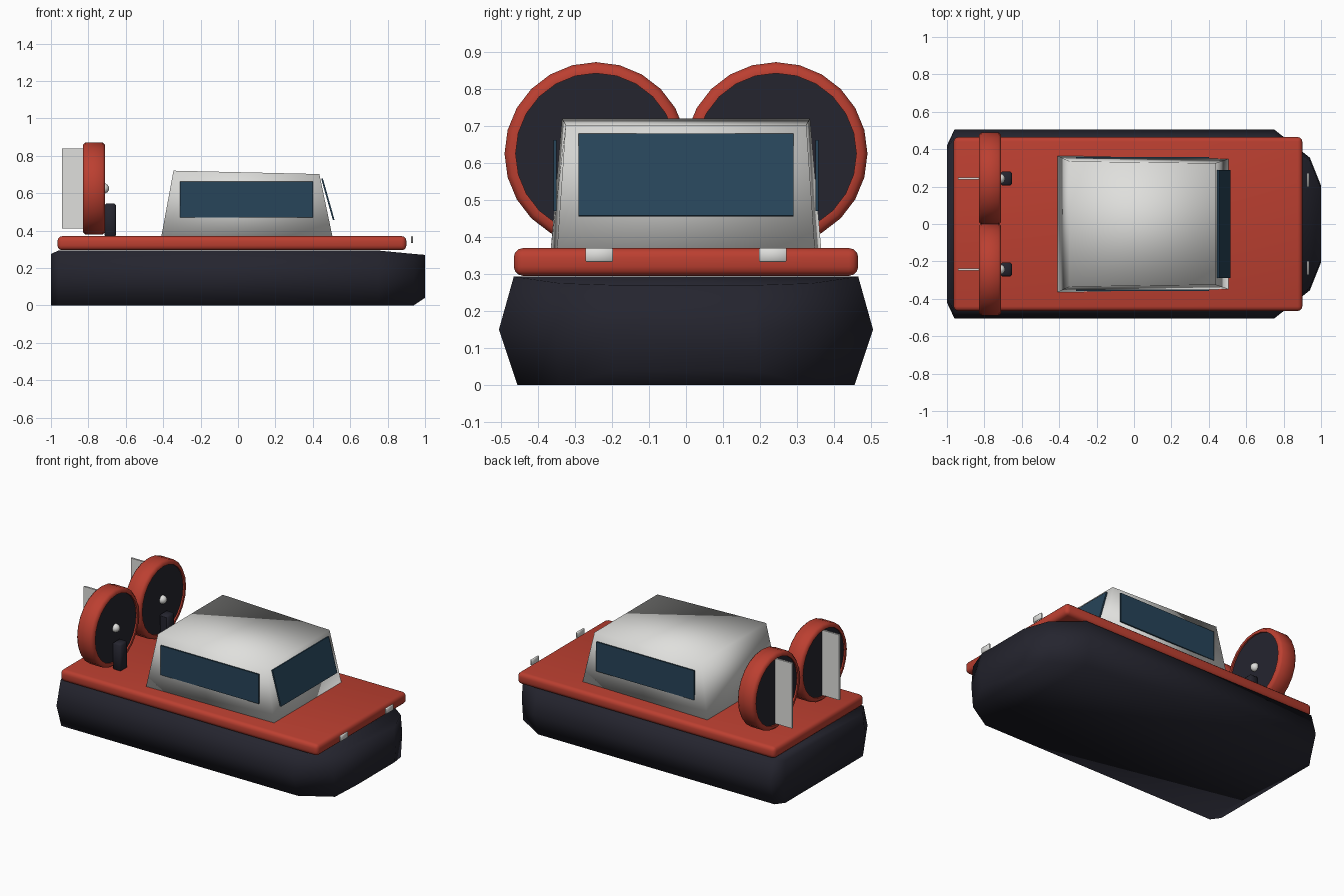
import bpy, bmesh, math
from mathutils import Matrix

if "Cube" in bpy.data.objects:
    bpy.data.objects.remove(bpy.data.objects["Cube"], do_unlink=True)


def material(name, r, g, b):
    m = bpy.data.materials.new(name)
    m.use_nodes = True
    m.diffuse_color = (r, g, b, 1)
    bsdf = next(n for n in m.node_tree.nodes if n.type == 'BSDF_PRINCIPLED')
    bsdf.inputs["Base Color"].default_value = (r, g, b, 1)
    return m


RED = material("red paint", 0.5, 0.05, 0.03)
DARK = material("dark rubber", 0.018, 0.018, 0.028)
GREY = material("light grey", 0.74, 0.74, 0.72)
GLASS = material("blue glass", 0.02, 0.058, 0.1)


def finish(name, bm, mat, smooth=None):
    """Turn a bmesh into an object; smooth is an angle in degrees."""
    bmesh.ops.recalc_face_normals(bm, faces=bm.faces)
    me = bpy.data.meshes.new(name)
    bm.to_mesh(me)
    bm.free()
    me.materials.append(mat)
    ob = bpy.data.objects.new(name, me)
    bpy.context.collection.objects.link(ob)
    if smooth:
        bpy.ops.object.select_all(action='DESELECT')
        ob.select_set(True)
        bpy.context.view_layer.objects.active = ob
        bpy.ops.object.shade_smooth_by_angle(angle=math.radians(smooth))
    return ob


def box(name, x, y, z, mat, bevel=0, segments=1, tilt=0):
    """Box between (low, high) pairs on each axis."""
    bm = bmesh.new()
    size = [b - a for a, b in (x, y, z)]
    mid = [(a + b) / 2 for a, b in (x, y, z)]
    bmesh.ops.create_cube(bm, size=1)
    bmesh.ops.scale(bm, vec=size, verts=bm.verts)
    if bevel:
        bmesh.ops.bevel(bm, geom=bm.edges[:], offset=bevel, segments=segments,
                        profile=0.5, affect='EDGES')
    bmesh.ops.transform(bm, matrix=Matrix.Translation(mid) @ Matrix.Rotation(tilt, 4, 'Y'),
                        verts=bm.verts)
    return finish(name, bm, mat, 45 if bevel else None)


def loft(name, rings, mat, smooth):
    """Skin between point rings and cap both ends."""
    bm = bmesh.new()
    loops = [[bm.verts.new(p) for p in ring] for ring in rings]
    n = len(loops[0])
    for a, b in zip(loops, loops[1:]):
        for i in range(n):
            j = (i + 1) % n
            bm.faces.new((a[i], a[j], b[j], b[i]))
    bm.faces.new(loops[0])
    bm.faces.new(loops[-1])
    return finish(name, bm, mat, smooth)


# Skirt: six-sided sections along the length
def section(x, low, mid, top, z0, z1):
    right = [(x, -low, z0), (x, -mid, 0.15), (x, -top, z1)]
    return right + [(px, -py, pz) for px, py, pz in reversed(right)]


loft("skirt", [
    section(-1.0, 0.40, 0.42, 0.40, 0.0, 0.275),
    section(-0.96, 0.455, 0.505, 0.465, 0.0, 0.293),
    section(0.75, 0.455, 0.505, 0.465, 0.0, 0.293),
    section(0.94, 0.34, 0.355, 0.34, 0.0, 0.275),
    section(1.0, 0.19, 0.205, 0.19, 0.04, 0.27),
], DARK, 180)

# Deck
box("deck", (-0.965, 0.9), (-0.465, 0.465), (0.295, 0.37), RED, 0.025, 3)


# Cabin: tapered block, roof sloping slightly forward
def rectangle(x0, x1, y0, y1, z0, z1):
    return [(x0, -y0, z0), (x1, -y1, z1), (x1, y1, z1), (x0, y0, z0)]


loft("cabin", [rectangle(-0.41, 0.505, 0.365, 0.348, 0.368, 0.368),
               rectangle(-0.345, 0.435, 0.335, 0.325, 0.72, 0.702)], GREY, 180)

# Windscreen, leaning back with the cabin front
lean = math.atan2(0.062, 0.22)
box("windscreen", (0.476, 0.485), (-0.29, 0.29), (0.452, 0.682), GLASS, tilt=-lean)

for side, label in ((-1, "right"), (1, "left")):
    def span(a, b):
        return tuple(sorted((side * a, side * b)))

    box(label + "_window", (-0.31, 0.4), span(0.349, 0.358), (0.47, 0.662), GLASS)
    box(label + "_bow_cleat", (0.924, 0.936), span(0.197, 0.272), (0.333, 0.37), GREY, 0.003)

    # Propulsion fan: duct, disc, hub, engine pillar and rudder
    cy, cz = side * 0.243, 0.625
    profile = [(-0.83, 0.217), (-0.83, 0.234), (-0.815, 0.247), (-0.725, 0.247),
               (-0.71, 0.234), (-0.71, 0.217)]
    sides = 24
    bm = bmesh.new()
    hoops = []
    for k in range(sides):
        a = 2 * math.pi * k / sides
        hoops.append([bm.verts.new((x, cy + r * math.sin(a), cz + r * math.cos(a)))
                      for x, r in profile])
    for k in range(sides):
        a, b = hoops[k], hoops[(k + 1) % sides]
        for i in range(len(profile)):
            j = (i + 1) % len(profile)
            bm.faces.new((a[i], a[j], b[j], b[i]))
    finish(label + "_fan_duct", bm, RED, 50)

    bm = bmesh.new()
    bmesh.ops.create_cone(bm, cap_ends=True, segments=sides, radius1=0.218,
                          radius2=0.218, depth=0.1)
    bmesh.ops.transform(bm, matrix=Matrix.Translation((-0.77, cy, cz)) @
                        Matrix.Rotation(math.pi / 2, 4, 'Y'), verts=bm.verts)
    finish(label + "_fan_disc", bm, DARK)

    bm = bmesh.new()
    bmesh.ops.create_uvsphere(bm, u_segments=12, v_segments=8, radius=0.027)
    bmesh.ops.translate(bm, vec=(-0.716, cy, cz), verts=bm.verts)
    finish(label + "_fan_hub", bm, GREY, 60)

    box(label + "_engine", (-0.715, -0.652), span(0.206, 0.28), (0.365, 0.545), DARK, 0.01)
    box(label + "_rudder", (-0.942, -0.815), span(0.237, 0.249), (0.412, 0.838), GREY)
